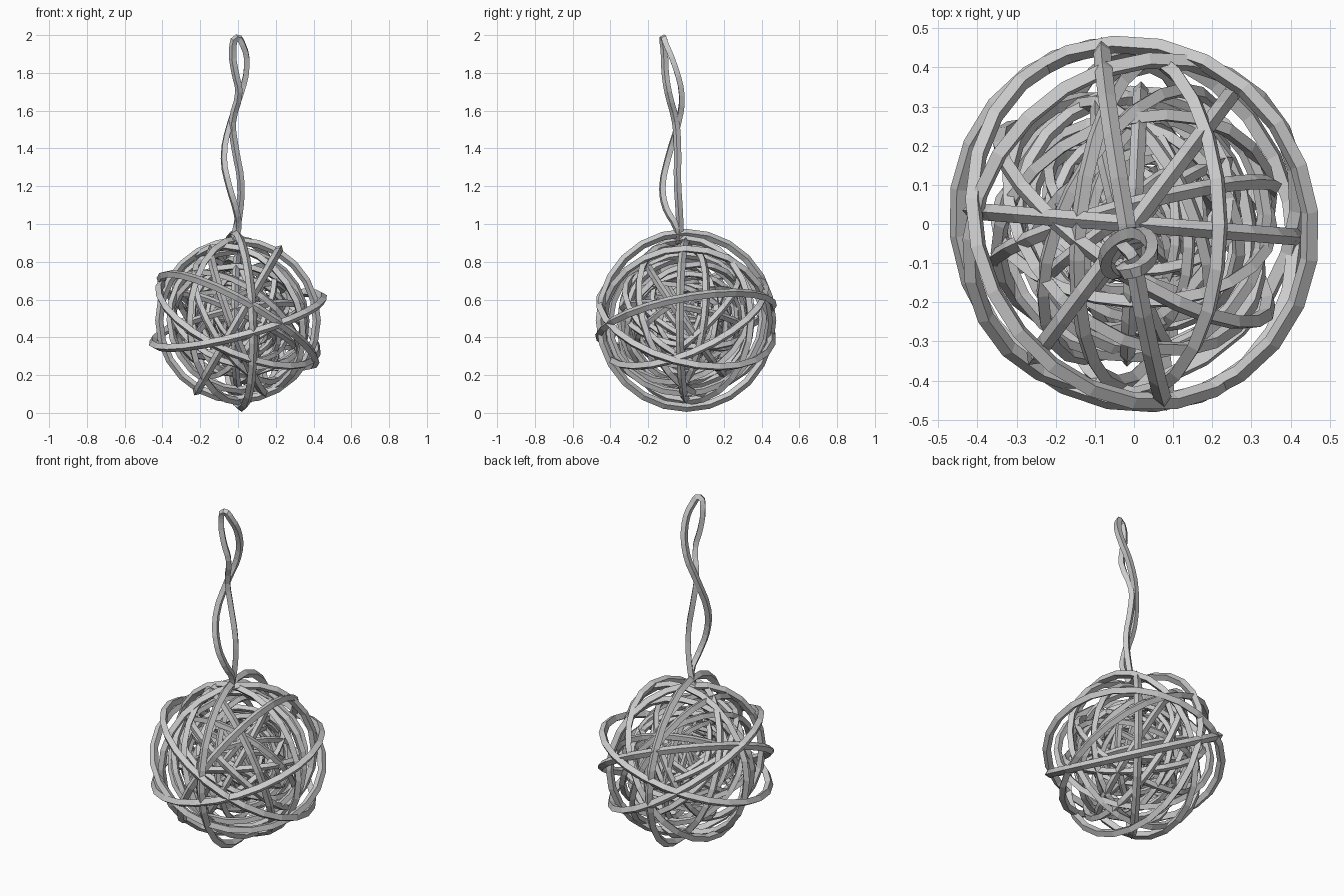
import bpy, bmesh, math, random
from mathutils import Vector, Euler

if "Cube" in bpy.data.objects:
    bpy.data.objects.remove(bpy.data.objects["Cube"])

random.seed(7)
CENTER = Vector((0, 0, 0.49))


def add_ring(bm, normal, radius, segs=24):
    """Closed band with a diamond section, lying across the given normal."""
    minor = 0.010 + 0.026 * radius
    rot = Vector(normal).to_track_quat('Z', 'Y').to_matrix()
    loops = []
    for i in range(segs):
        a = 2 * math.pi * i / segs
        loop = []
        for k in range(4):
            b = k * math.pi / 2
            r = radius - minor + minor * math.cos(b)
            p = Vector((r * math.cos(a), r * math.sin(a), minor * math.sin(b)))
            loop.append(bm.verts.new(CENTER + rot @ p))
        loops.append(loop)
    for i in range(segs):
        l0, l1 = loops[i], loops[(i + 1) % segs]
        for k in range(4):
            j = (k + 1) % 4
            bm.faces.new((l0[k], l1[k], l1[j], l0[j]))


def ring_object(name, rings):
    bm = bmesh.new()
    for normal, radius in rings:
        add_ring(bm, normal, radius)
    me = bpy.data.meshes.new(name)
    bm.to_mesh(me)
    bm.free()
    ob = bpy.data.objects.new(name, me)
    bpy.context.collection.objects.link(ob)


# Outer bands of the ball: (plane normal, radius)
outer = [
    ((-0.27, -0.19, 1), 0.49),
    ((0.98, 0.17, 0.04), 0.485),
    ((0.56, 0.27, 1), 0.49),
    ((0.45, -0.45, 1), 0.475),
    ((0.86, 0, -0.5), 0.46),
    ((-0.8, 0.6, 0), 0.45),
    ((0.08, 1, 0), 0.44),
    ((0.55, 0.8, 0.3), 0.43),
    ((0.95, -0.1, 0.35), 0.43),
    ((1, -0.05, 0), 0.365),
]
ring_object("outer_bands", outer)

# Nested inner bands: turned, shrunken copies of the outer set
for n, scale in enumerate((0.8, 0.63, 0.5, 0.4, 0.31, 0.23)):
    turn = Euler([random.uniform(0, 6.28) for _ in range(3)]).to_matrix()
    ring_object(f"inner_bands_{n + 1}",
                [(turn @ Vector(v), r * scale) for v, r in outer])

# Twisted hanging loop: one cord going up and coming back down
path = [
    (-0.03, -0.04, 0.90), (0.0, -0.05, 0.98), (-0.012, -0.105, 1.08),
    (-0.045, -0.125, 1.19), (-0.075, -0.095, 1.35), (-0.04, -0.04, 1.54),
    (0.012, -0.022, 1.68), (0.047, -0.06, 1.84), (0.025, -0.105, 1.95),
    (-0.005, -0.12, 1.985), (-0.028, -0.115, 1.92), (-0.015, -0.11, 1.80),
    (0.005, -0.095, 1.70), (-0.03, -0.055, 1.54), (-0.015, -0.045, 1.40),
    (0.015, -0.045, 1.22), (0.005, -0.035, 1.05), (-0.025, -0.03, 0.90),
]
cu = bpy.data.curves.new("hanging_loop", 'CURVE')
cu.dimensions = '3D'
cu.bevel_depth = 0.02
cu.bevel_resolution = 0
cu.resolution_u = 3
cu.use_fill_caps = True
sp = cu.splines.new('BEZIER')
sp.bezier_points.add(len(path) - 1)
for bp, co in zip(sp.bezier_points, path):
    bp.co = co
    bp.handle_left_type = bp.handle_right_type = 'AUTO'
sp.use_smooth = False
ob = bpy.data.objects.new("hanging_loop", cu)
bpy.context.collection.objects.link(ob)
